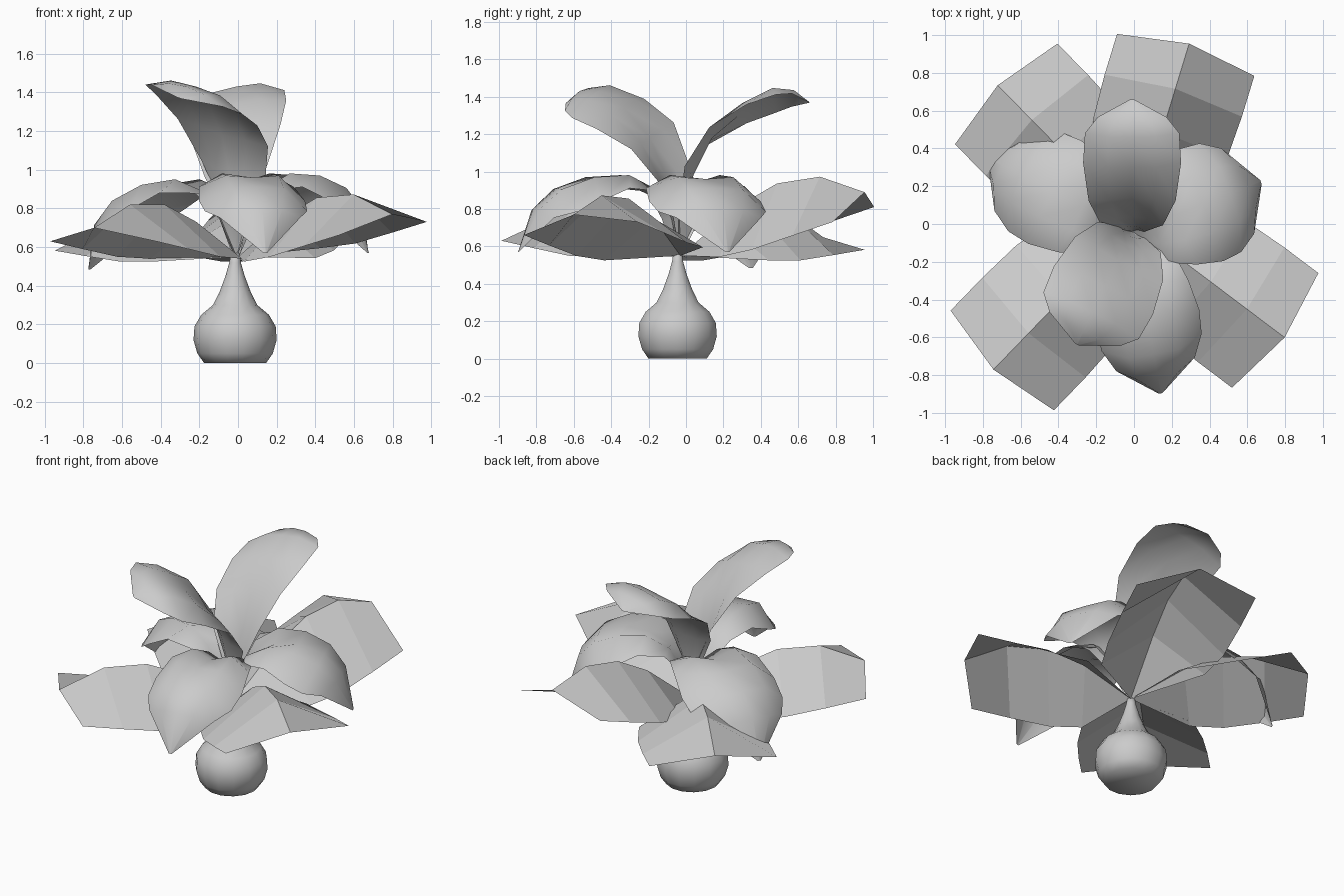
import bpy
from math import cos, sin, pi, radians, hypot

if "Cube" in bpy.data.objects:
    bpy.data.objects.remove(bpy.data.objects["Cube"])


def make_object(name, verts, faces, smooth=False):
    mesh = bpy.data.meshes.new(name)
    mesh.from_pydata(verts, [], faces)
    mesh.validate()
    obj = bpy.data.objects.new(name, mesh)
    bpy.context.collection.objects.link(obj)
    for p in mesh.polygons:
        p.use_smooth = smooth
    return obj


def grid_faces(rows, cols):
    return [(r * cols + c, r * cols + c + 1, (r + 1) * cols + c + 1, (r + 1) * cols + c)
            for r in range(rows - 1) for c in range(cols - 1)]


# Bulb-shaped vase: turned profile (radius, height)
profile = [(0.16, 0), (0.195, 0.05), (0.215, 0.12), (0.21, 0.19), (0.175, 0.25),
           (0.115, 0.30), (0.08, 0.37), (0.05, 0.45), (0.03, 0.52), (0.022, 0.57)]
SIDES = 14
verts = [(-0.015 + r * cos(2 * pi * k / SIDES), -0.045 + r * sin(2 * pi * k / SIDES), z)
         for r, z in profile for k in range(SIDES)]
faces = [(r * SIDES + k, r * SIDES + (k + 1) % SIDES,
          (r + 1) * SIDES + (k + 1) % SIDES, (r + 1) * SIDES + k)
         for r in range(len(profile) - 1) for k in range(SIDES)]
faces.append(tuple(reversed(range(SIDES))))
faces.append(tuple((len(profile) - 1) * SIDES + k for k in range(SIDES)))
make_object("vase", verts, faces, smooth=True)

# Faceted leaves: ridge distance, ridge height, edge distance, edge height, half width
LEAF = [(0.30, 0.73, 0.30, 0.54, 0.33),
        (0.53, 0.82, 0.50, 0.55, 0.37),
        (0.78, 0.82, 0.74, 0.59, 0.38),
        (1.04, 0.70, 0.975, 0.63, 0.38)]


def leaf(name, angle, tilt, roll, length, ridge=0.0):
    c, s = cos(radians(angle)), sin(radians(angle))
    vs = [(0, -0.03, 0.55)]
    for uc, zc, ue, ze, w in LEAF:
        for v in (-1, 0, 1):
            u = (ue if v else uc) * length
            z = (ze if v else zc + ridge) + tilt * u + roll * v
            vs.append((u * c - v * w * s, u * s + v * w * c, z))
    fs = [tuple(i + 1 for i in f) for f in grid_faces(len(LEAF), 3)]
    make_object(name, vs, fs + [(0, 2, 1), (0, 3, 2)])


leaf("leaf_back_right", 73, 0.15, 0.04, 0.96, 0.04)
leaf("leaf_back_left", 134.5, -0.05, 0.0, 0.99)
leaf("leaf_front_left", 226, 0.0, 0.0, 1.03)
leaf("leaf_front_right", -37, 0.07, 0.035, 0.96)

# Smooth petals: distance, height, half width, edge lift, bulge beside the midrib
DROOPING = [(0, 0.56, 0.02, 0, 0), (0.06, 0.74, 0.10, 0.02, 0.01), (0.15, 0.87, 0.20, 0.03, 0.03),
            (0.30, 0.94, 0.26, -0.03, 0.05), (0.48, 0.96, 0.29, -0.12, 0.04),
            (0.66, 0.91, 0.28, -0.14, 0.03), (0.79, 0.80, 0.22, -0.09, 0.01),
            (0.87, 0.57, 0.01, 0, 0)]
UPRIGHT = [(0, 0.56, 0.02, 0, 0), (0.03, 0.78, 0.07, 0.03, 0), (0.08, 0.98, 0.17, 0.05, 0),
           (0.18, 1.18, 0.24, 0.02, 0.01), (0.34, 1.34, 0.27, -0.04, 0.01),
           (0.50, 1.43, 0.26, -0.07, 0.01), (0.62, 1.43, 0.19, -0.05, 0),
           (0.70, 1.37, 0.01, 0, 0)]


def petal(name, rows, angle, length=1.0, width=1.0, drop=0.0, roll=0.0):
    c, s = cos(radians(angle)), sin(radians(angle))
    vs = []
    for i, (u, z, w, lift, bulge) in enumerate(rows):
        a, b = rows[max(i - 1, 0)], rows[min(i + 1, len(rows) - 1)]
        du, dz = b[0] - a[0], b[1] - a[1]
        n = hypot(du, dz)
        for v in (-1, -0.5, 0, 0.5, 1):
            d = lift * v * v + bulge * sin(pi * abs(v))
            pu = (u - dz / n * d) * length
            pz = z + du / n * d - drop * u + roll * v * w / 0.27
            vs.append((-0.01 + pu * c - v * w * width * s,
                       -0.04 + pu * s + v * w * width * c, pz))
    make_object(name, vs, grid_faces(len(rows), 5), smooth=True)


petal("petal_left", DROOPING, 153, 0.98, 1.06, 0.10)
petal("petal_right", DROOPING, 21, 0.84, 1.1)
petal("petal_front", DROOPING, -80, 1.0, 0.96)
petal("petal_upright_back", UPRIGHT, 90, 1.0, 0.96, 0, -0.05)
petal("petal_upright_front", UPRIGHT, 244, 0.95, 1.08, 0, -0.08)
